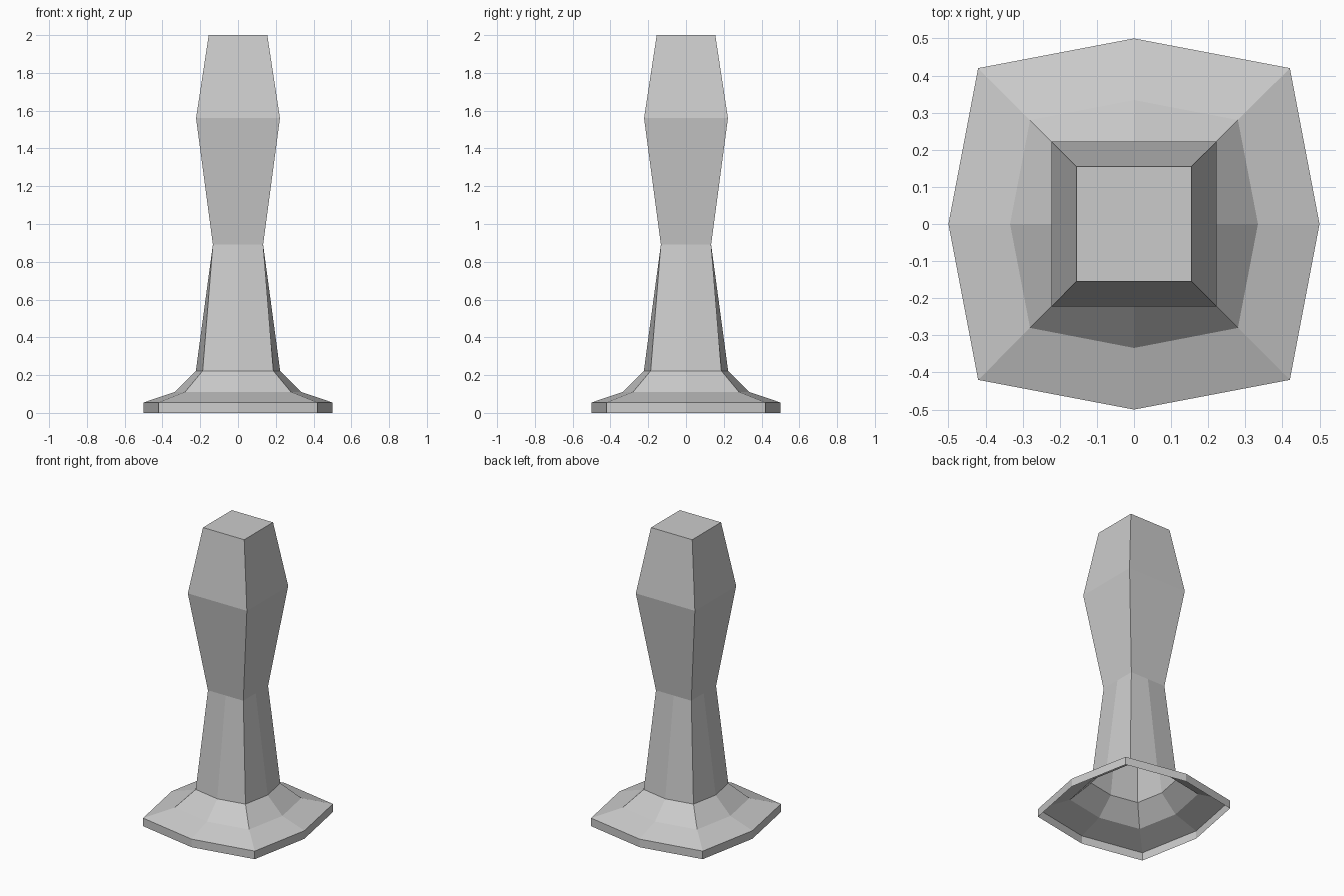
import bpy, bmesh

if "Cube" in bpy.data.objects:
    bpy.data.objects.remove(bpy.data.objects["Cube"])

# Each ring: height, reach at side middles, reach at corners
FOOT = [(0.0, 0.5, 0.42), (0.055, 0.5, 0.42), (0.111, 0.334, 0.28), (0.223, 0.223, 0.187)]
SHAFT = [(0.223, 0.223, 0.187), (0.891, 0.133, 0.133)]
HEAD = [(0.891, 0.133, 0.133), (1.56, 0.222, 0.222), (2.0, 0.155, 0.155)]

DIRS = [(1, 0), (1, 1), (0, 1), (-1, 1), (-1, 0), (-1, -1), (0, -1), (1, -1)]


def loft(name, rings, cap_top=False):
    """Skin the eight-point rings into a flat-shaded shell, open below."""
    bm = bmesh.new()
    loops = []
    for z, mid, corner in rings:
        loop = []
        for dx, dy in DIRS:
            r = corner if dx and dy else mid
            loop.append(bm.verts.new((dx * r, dy * r, z)))
        loops.append(loop)
    for low, high in zip(loops, loops[1:]):
        for i in range(8):
            j = (i + 1) % 8
            bm.faces.new((low[i], low[j], high[j], high[i]))
    if cap_top:
        bm.faces.new(loops[-1])
    mesh = bpy.data.meshes.new(name)
    bm.to_mesh(mesh)
    bm.free()
    obj = bpy.data.objects.new(name, mesh)
    bpy.context.collection.objects.link(obj)
    return obj


# Flared hollow foot
loft("foot", FOOT)
# Tapering eight-sided shaft that blends to a square neck
loft("shaft", SHAFT)
# Square swelling head with flat top
loft("head", HEAD, cap_top=True)
